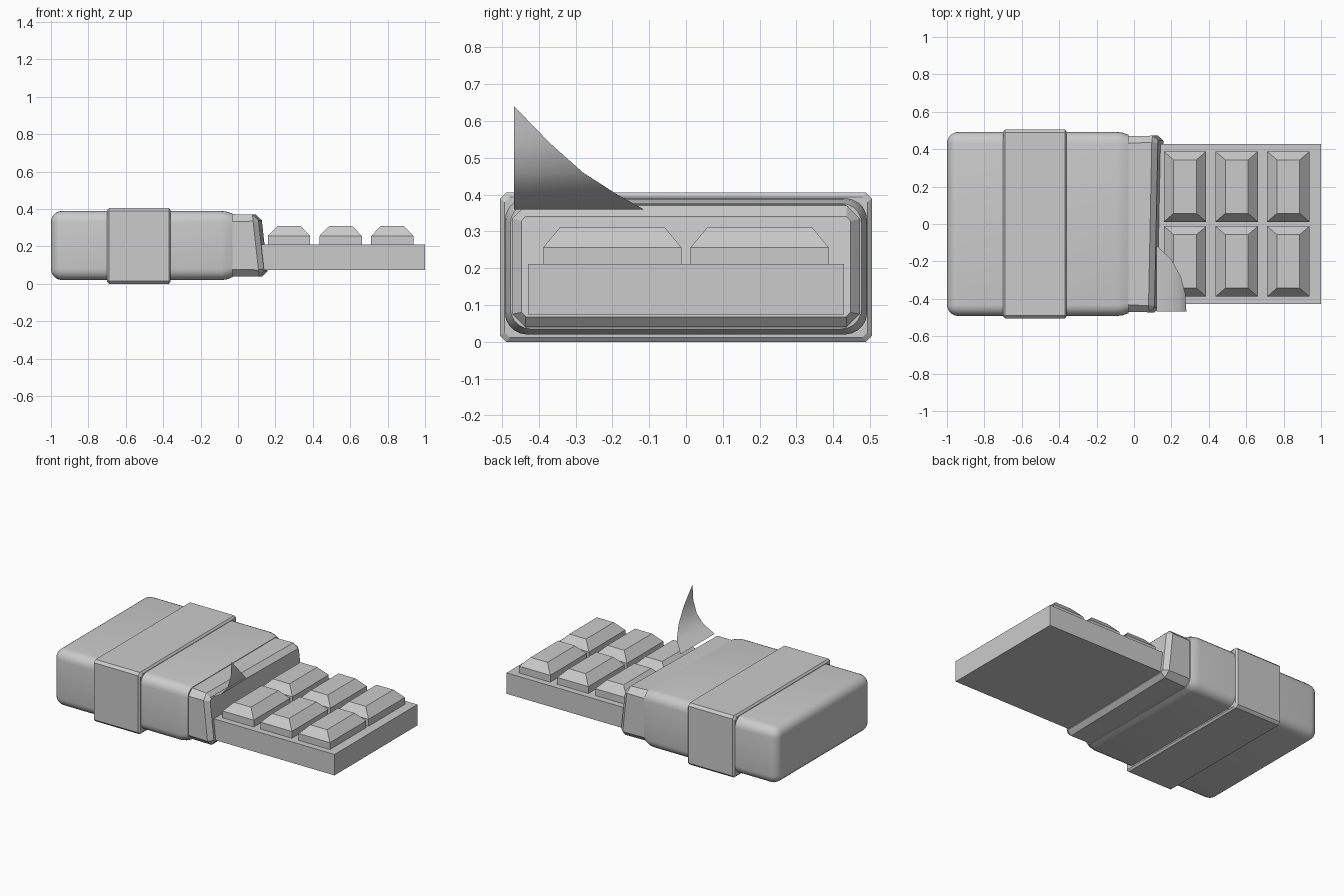
import bpy, bmesh
from math import sin, cos, pi, radians

if "Cube" in bpy.data.objects:
    bpy.data.objects.remove(bpy.data.objects["Cube"])


def finish(name, bm, smooth=None, fix=True):
    if fix:
        bmesh.ops.recalc_face_normals(bm, faces=bm.faces[:])
    me = bpy.data.meshes.new(name)
    bm.to_mesh(me)
    bm.free()
    ob = bpy.data.objects.new(name, me)
    bpy.context.collection.objects.link(ob)
    if smooth:
        bpy.ops.object.select_all(action='DESELECT')
        ob.select_set(True)
        bpy.context.view_layer.objects.active = ob
        bpy.ops.object.shade_smooth_by_angle(angle=radians(smooth))
    return ob


def ring(hy, z0, z1, r, seg):
    """Rounded rectangle in the y-z plane; seg=1 gives chamfered corners."""
    pts = []
    for k, (cy, cz) in enumerate([(hy - r, z1 - r), (r - hy, z1 - r),
                                  (r - hy, z0 + r), (hy - r, z0 + r)]):
        for i in range(seg + 1):
            a = (k + i / seg) * pi / 2
            pts.append((cy + r * cos(a), cz + r * sin(a)))
    return pts


def loft(name, sections, seg, lean=(0, 0), smooth=None):
    """Sections are (x, half width, bottom, top, radius, lean amount)."""
    bm = bmesh.new()
    rows = []
    for x, hy, z0, z1, r, amt in sections:
        rows.append([bm.verts.new((x + amt * (lean[0] * y + lean[1] * (z - 0.2)), y, z))
                     for y, z in ring(hy, z0, z1, r, seg)])
    n = len(rows[0])
    for a, b in zip(rows, rows[1:]):
        for i in range(n):
            bm.faces.new((a[i], a[(i + 1) % n], b[(i + 1) % n], b[i]))
    bm.faces.new(rows[0])
    bm.faces.new(rows[-1])
    return finish(name, bm, smooth)


# Wrapper body: rounded closed end, shallow shoulder at the open end
R = 0.06
body = []
for i in range(6):
    a = i / 5 * pi / 2
    d = R * (1 - sin(a))
    body.append((-1 + R * (1 - cos(a)), 0.492 - d, 0.02 + d, 0.39 - d, max(R - d, 0.004), 0))
body += [(-0.09, 0.492, 0.02, 0.39, R, 0), (-0.06, 0.488, 0.024, 0.386, R, 0),
         (-0.03, 0.477, 0.035, 0.376, 0.055, 0)]
loft("wrapper_body", body, 5, smooth=40)

# Paper band around the wrapper
loft("paper_band", [(-0.70, 0.493, 0.012, 0.393, 0.014, 0), (-0.69, 0.505, 0, 0.405, 0.016, 0),
                    (-0.37, 0.505, 0, 0.405, 0.016, 0), (-0.36, 0.493, 0.012, 0.393, 0.014, 0)], 1)

# Foil sleeve with a leaning, chamfered mouth
loft("foil_sleeve", [(-0.06, 0.47, 0.038, 0.373, 0.04, 0), (0.105, 0.472, 0.04, 0.37, 0.035, 1),
                     (0.134, 0.447, 0.068, 0.34, 0.012, 1)], 1, lean=(0.02, -0.11))

# Chocolate slab
bm = bmesh.new()
bmesh.ops.create_cube(bm, size=1)
for v in bm.verts:
    v.co = (0.5 + v.co.x, v.co.y * 0.858, 0.1425 + v.co.z * 0.137)
finish("chocolate_slab", bm)

# Raised chocolate pieces: straight base, sloped top
for col, cx in enumerate((0.273, 0.549, 0.825)):
    for row, cy in enumerate((-0.2, 0.2)):
        bm = bmesh.new()
        levels = [(0.113, 0.188, 0.205), (0.113, 0.188, 0.256), (0.061, 0.143, 0.31)]
        rows = [[bm.verts.new((cx + sx * hx, cy + sy * hy, z))
                 for sx, sy in ((-1, -1), (1, -1), (1, 1), (-1, 1))] for hx, hy, z in levels]
        for a, b in zip(rows, rows[1:]):
            for i in range(4):
                bm.faces.new((a[i], a[(i + 1) % 4], b[(i + 1) % 4], b[i]))
        bm.faces.new(rows[0])
        bm.faces.new(rows[-1])
        finish(f"chocolate_piece_{col}_{row}", bm)

# Torn foil flap: thin sheet curling up, narrowing to a tip
bm = bmesh.new()
curl = [(0.12, 0.36, -0.115), (0.20, 0.402, -0.19), (0.25, 0.46, -0.28), (0.274, 0.54, -0.37)]
rows = [(bm.verts.new((x, -0.467, z)), bm.verts.new((x, y, z))) for x, z, y in curl]
for (a, b), (c, d) in zip(rows, rows[1:]):
    bm.faces.new((a, c, d, b))
tip = bm.verts.new((0.28, -0.467, 0.64))
bm.faces.new((rows[-1][0], tip, rows[-1][1]))
finish("foil_flap", bm, smooth=60, fix=False)
